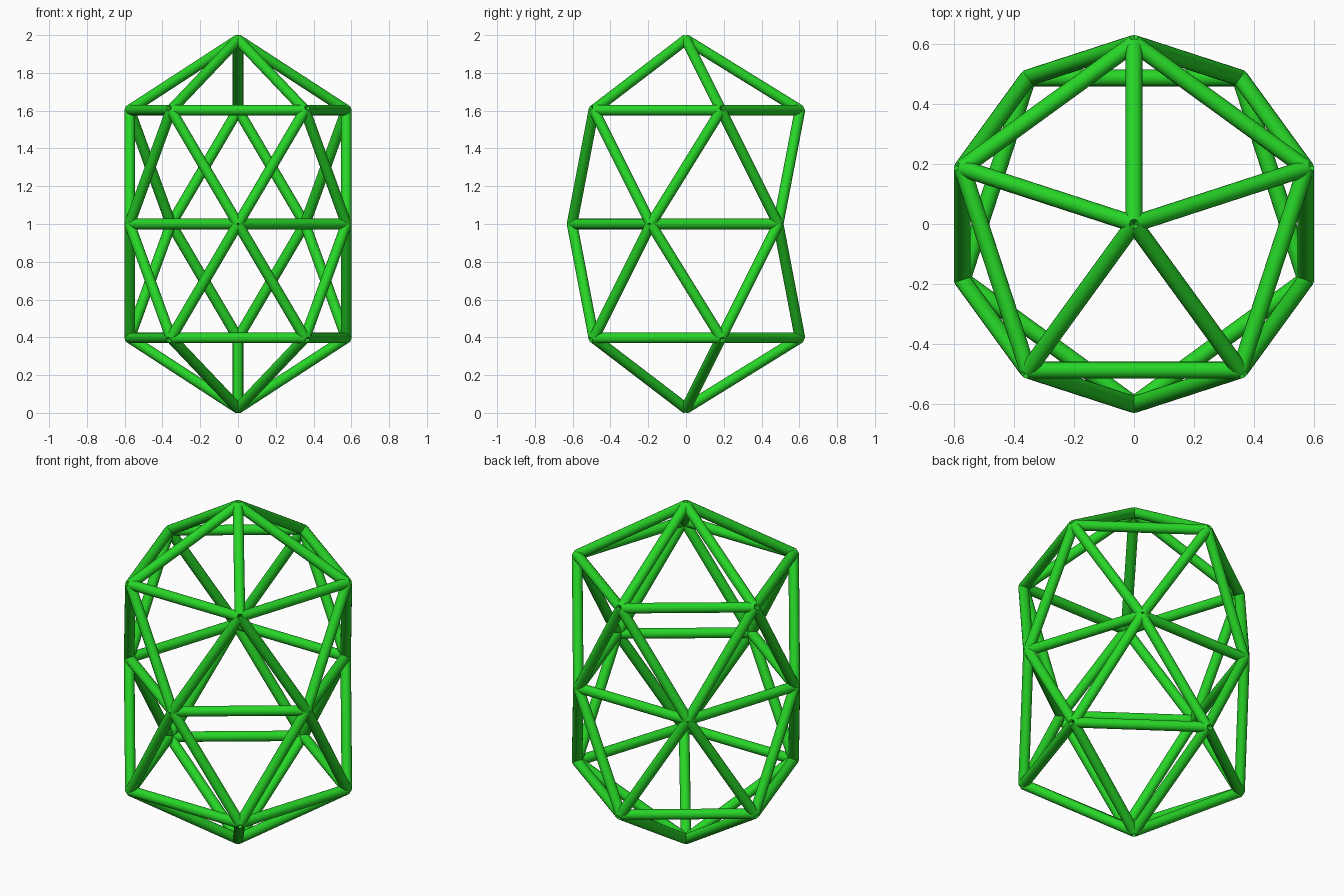
import bpy
from math import sin, cos, pi, sqrt
from mathutils import Vector

if "Cube" in bpy.data.objects:
    bpy.data.objects.remove(bpy.data.objects["Cube"])

TUBE = 0.028                      # strut radius
R = 0.6033                        # ring radius, also the ring spacing
CAP = R * (sqrt(5) - 1) / 2       # apex height above the end ring

green = bpy.data.materials.new("green")
green.diffuse_color = (0.02, 0.67, 0.02, 1)
green.use_nodes = True
green.node_tree.nodes["Principled BSDF"].inputs["Base Color"].default_value = green.diffuse_color


def ring(z, turn):
    return [Vector((R * cos(turn + i * 2 * pi / 5), R * sin(turn + i * 2 * pi / 5), z))
            for i in range(5)]


def strut(name, a, b):
    d = b - a
    bpy.ops.mesh.primitive_cylinder_add(vertices=20, radius=TUBE, depth=d.length,
                                        location=(a + b) / 2,
                                        rotation=d.to_track_quat('Z', 'Y').to_euler())
    ob = bpy.context.object
    ob.name = name
    ob.data.materials.append(green)
    bpy.ops.object.shade_smooth_by_angle()


# Joint positions: three pentagons, the middle one turned, and two apexes
upper = ring(1 + R, pi / 2)
middle = ring(1, pi / 2 + pi / 5)
lower = ring(1 - R, pi / 2)
top = Vector((0, 0, 1 + R + CAP))
bottom = Vector((0, 0, 1 - R - CAP))

for i in range(5):
    j = (i + 1) % 5
    # Horizontal pentagons
    strut("upper_ring_strut", upper[i], upper[j])
    strut("middle_ring_strut", middle[i], middle[j])
    strut("lower_ring_strut", lower[i], lower[j])
    # Pyramid caps
    strut("top_cap_strut", upper[i], top)
    strut("bottom_cap_strut", lower[i], bottom)
    # Zigzag walls
    for k in (i, j):
        strut("upper_wall_strut", middle[i], upper[k])
        strut("lower_wall_strut", middle[i], lower[k])
